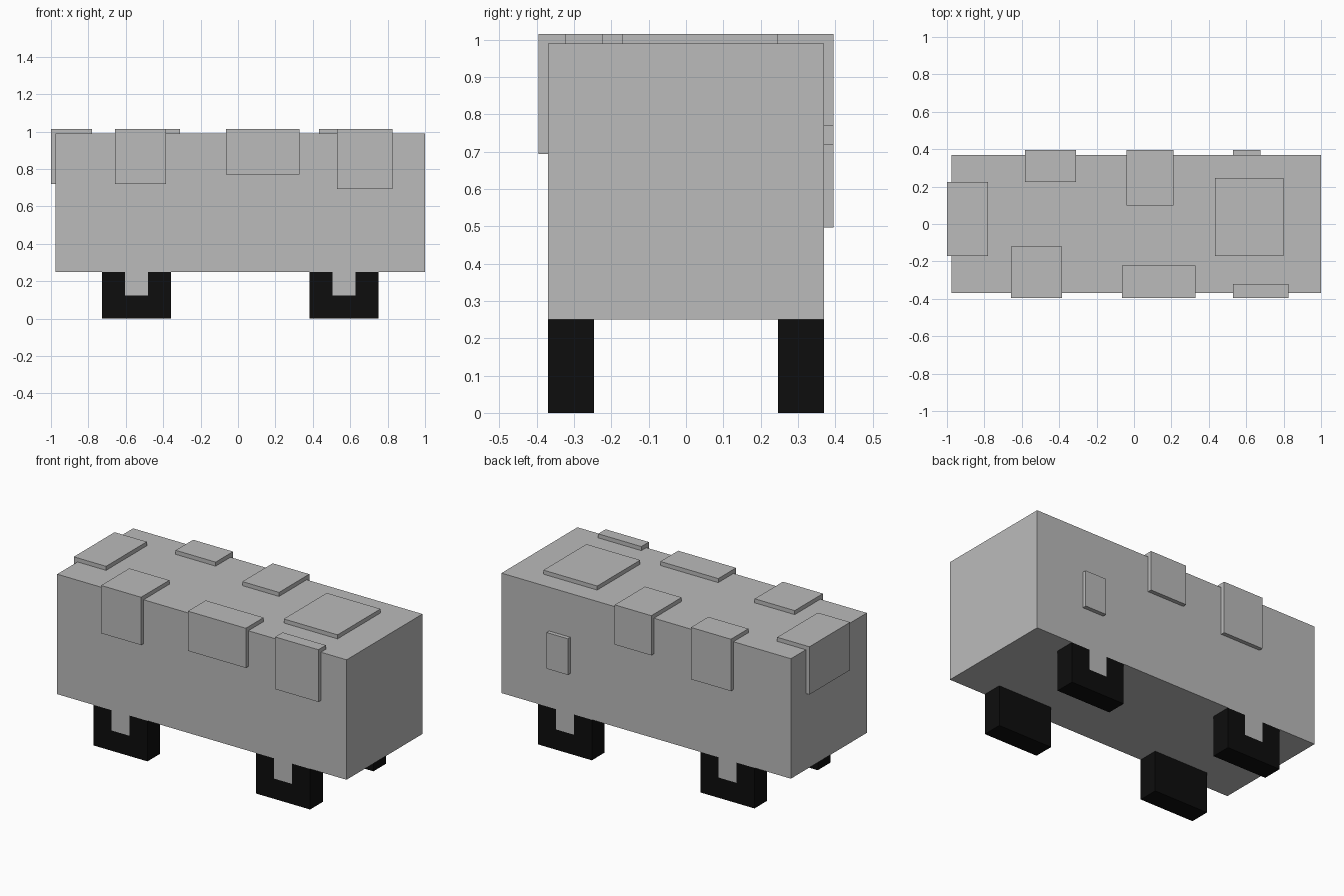
import bpy
import bmesh
from mathutils import Vector

cube = bpy.data.objects.get("Cube")
if cube:
    bpy.data.objects.remove(cube, do_unlink=True)


def material(name, value):
    m = bpy.data.materials.new(name)
    m.use_nodes = True
    col = (value, value, value, 1.0)
    m.diffuse_color = col
    bsdf = next(n for n in m.node_tree.nodes if n.type == 'BSDF_PRINCIPLED')
    bsdf.inputs["Base Color"].default_value = col
    bsdf.inputs["Roughness"].default_value = 0.9
    return m


GREY = material("stone grey", 0.497)
BLACK = material("hoof black", 0.004)


def box(name, x, y, z, mats, x_cuts=(), z_cuts=(), rule=None):
    """Box from (min, max) ranges, optionally cut along x and z and coloured by a rule."""
    bm = bmesh.new()
    bmesh.ops.create_cube(bm, size=1)
    for v in bm.verts:
        v.co = Vector([r[0] if c < 0 else r[1] for c, r in zip(v.co, (x, y, z))])
    cuts = [((c, 0, 0), (1, 0, 0)) for c in x_cuts] + [((0, 0, c), (0, 0, 1)) for c in z_cuts]
    for co, no in cuts:
        bmesh.ops.bisect_plane(bm, geom=bm.verts[:] + bm.edges[:] + bm.faces[:],
                               plane_co=co, plane_no=no)
    bm.normal_update()
    if rule:
        for f in bm.faces:
            f.material_index = rule(f)
    me = bpy.data.meshes.new(name)
    bm.to_mesh(me)
    bm.free()
    for m in mats:
        me.materials.append(m)
    ob = bpy.data.objects.new(name, me)
    bpy.context.collection.objects.link(ob)
    return ob


# Main body block
MID = 0.0125
HALF_Y, BASE, TOP = 0.37, 0.25, 0.99
box("body", (-0.975, 1.0), (-HALF_Y, HALF_Y), (BASE, TOP), [GREY])

# Raised slabs, most of them wrapping over the top edges
OUT, CAP = 0.395, 1.015
slabs = {
    "front_slab_right": ((-0.658, -0.385), (-OUT, -0.12), (0.72, CAP)),
    "front_slab_middle": ((-0.065, 0.33), (-OUT, -0.222), (0.77, CAP)),
    "front_slab_left": ((0.53, 0.825), (-OUT, -0.322), (0.693, CAP)),
    "end_slab": ((-1.0, -0.78), (-0.172, 0.225), (0.72, CAP)),
    "top_slab": ((0.433, 0.80), (-0.172, 0.247), (0.97, CAP)),
    "back_slab_right": ((-0.583, -0.31), (0.225, OUT), (0.695, CAP)),
    "back_slab_middle": ((-0.04, 0.21), (0.10, OUT), (0.77, CAP)),
    "back_slab_left": ((0.53, 0.675), (0.35, OUT), (0.497, 0.72)),
}
for name, (x, y, z) in slabs.items():
    box(name, x, y, z, [GREY])

# Four legs, each with a grey notch painted on the outer face
LEG_HALF, NOTCH_HALF, NOTCH_Z = 0.184, 0.0615, 0.125
for x_name, sx in (("right", -1), ("left", 1)):
    for y_name, sy in (("front", -1), ("back", 1)):
        cx = MID + sx * 0.555

        def notch(f, cx=cx, sy=sy):
            c = f.calc_center_median()
            return int(f.normal.y * sy > 0.9 and abs(c.x - cx) < NOTCH_HALF and c.z > NOTCH_Z)

        box(f"{y_name}_{x_name}_leg", (cx - LEG_HALF, cx + LEG_HALF),
            tuple(sorted((sy * 0.247, sy * HALF_Y))), (0, BASE), [BLACK, GREY],
            (cx - NOTCH_HALF, cx + NOTCH_HALF), (NOTCH_Z,), notch)
